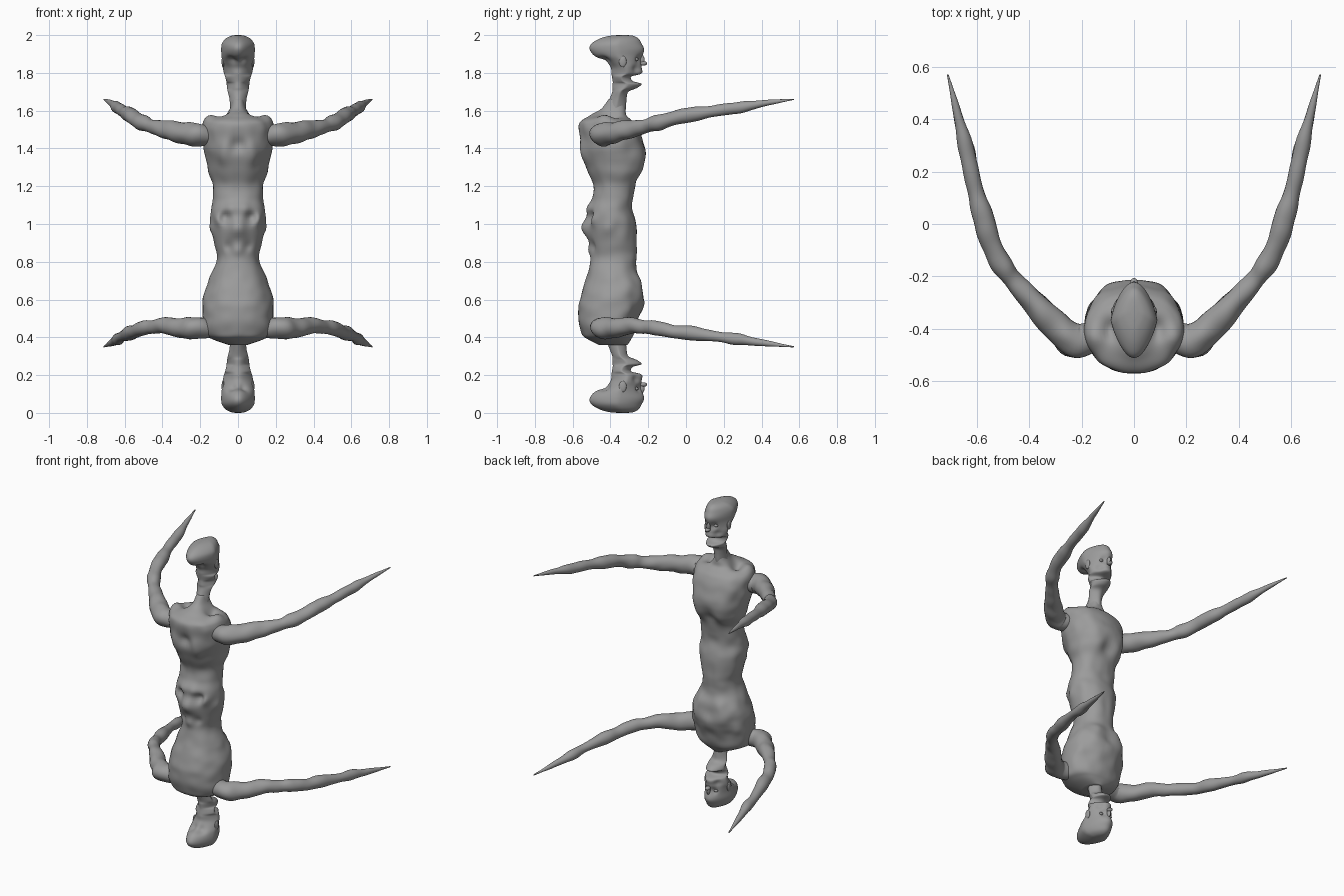
import bpy, bmesh, math
from mathutils import Vector, noise

if "Cube" in bpy.data.objects:
    bpy.data.objects.remove(bpy.data.objects["Cube"])

grey = bpy.data.materials.new("clay_grey")
grey.use_nodes = True
tone = (0.33, 0.33, 0.33, 1)
grey.diffuse_color = tone
grey.node_tree.nodes["Principled BSDF"].inputs["Base Color"].default_value = tone


def finish(name, bm):
    bmesh.ops.recalc_face_normals(bm, faces=bm.faces)
    for f in bm.faces:
        f.smooth = True
    mesh = bpy.data.meshes.new(name)
    bm.to_mesh(mesh)
    bm.free()
    mesh.materials.append(grey)
    bpy.context.collection.objects.link(bpy.data.objects.new(name, mesh))


def spline(rows, steps):
    """Catmull-Rom interpolation of the section rows."""
    out = []
    for i in range(len(rows) - 1):
        a, b, c, d = (rows[min(max(i + k, 0), len(rows) - 1)] for k in (-1, 0, 1, 2))
        for s in range(steps):
            t = s / steps
            out.append([q + 0.5 * t * (r - p + t * (2*p - 5*q + 4*r - w + t * (3*(q - r) + w - p)))
                        for p, q, r, w in zip(a, b, c, d)])
    return out + [list(rows[-1])]


def bridge(bm, rings):
    """Join rings of vertices into a closed skin."""
    for lo, hi in zip(rings, rings[1:]):
        for k in range(len(lo)):
            n = (k + 1) % len(lo)
            bm.faces.new((lo[k], lo[n], hi[n], hi[k]))
    bm.faces.new(rings[0])
    bm.faces.new(rings[-1])


def loft(rows, steps, sides, power, back_taper, front_taper):
    """Closed body from rows of height, half width, back y and front y."""
    bm = bmesh.new()
    rings = []
    for z, w, y0, y1 in spline(rows, steps):
        ring = []
        for k in range(sides):
            a = math.tau * k / sides
            c, s = math.cos(a), math.sin(a)
            x = w * math.copysign(abs(c) ** (2 / power), c)
            y = math.copysign(abs(s) ** (2 / power), s)
            x *= 1 - back_taper * max(0, -y) - front_taper * max(0, y)
            ring.append(bm.verts.new((x, (y0 + y1) / 2 + y * (y1 - y0) / 2, z)))
        rings.append(ring)
    bridge(bm, rings)
    return bm


def sculpt(bm, bumps):
    """Push the surface with soft round brushes, mirrored left and right."""
    base = [(v, v.co.copy()) for v in bm.verts]
    for place, radius, push in bumps:
        for side in ((1, -1) if place[0] else (1,)):
            p = Vector((place[0] * side, place[1], place[2]))
            d = Vector((push[0] * side, push[1], push[2]))
            for v, co in base:
                v.co += d * math.exp(-((co - p).length / radius) ** 2)


def blob(bm, place, size):
    made = bmesh.ops.create_uvsphere(bm, u_segments=16, v_segments=10, radius=1)["verts"]
    bmesh.ops.scale(bm, vec=size, verts=made)
    bmesh.ops.translate(bm, vec=place, verts=made)


# Torso: hips, waist, ribcage and shoulders
torso = loft([
    (.36, .05, -.46, -.31), (.39, .135, -.52, -.29), (.42, .178, -.55, -.275),
    (.50, .188, -.57, -.25), (.56, .188, -.57, -.222), (.63, .18, -.555, -.218),
    (.70, .157, -.53, -.24), (.76, .128, -.515, -.262), (.83, .11, -.505, -.262),
    (.90, .125, -.51, -.258), (1.0, .143, -.52, -.265), (1.08, .143, -.515, -.285),
    (1.14, .135, -.495, -.28), (1.21, .135, -.49, -.265), (1.29, .16, -.525, -.225),
    (1.38, .178, -.55, -.22), (1.46, .188, -.565, -.235), (1.52, .188, -.565, -.26),
    (1.55, .165, -.55, -.29), (1.575, .09, -.51, -.315), (1.61, .045, -.45, -.32),
    (1.66, .03, -.41, -.33)], 6, 64, 2.3, .1, 0)
sculpt(torso, [
    ((.09, -.55, 1.38), .055, (0, -.025, 0)),    # shoulder blades
    ((0, -.56, 1.42), .04, (0, .022, 0)),        # spine groove
    ((.15, -.43, 1.55), .045, (0, 0, .022)),     # shoulder crests
    ((.08, -.40, 1.57), .04, (0, 0, -.035)),     # collar hollows
    ((0, -.22, 1.27), .05, (0, -.028, 0)),       # chest cleft
    ((.07, -.22, 1.33), .07, (0, .01, 0)),       # chest
    ((.07, -.51, 1.035), .03, (0, .035, 0)),     # back hollows
    ((.04, -.52, 1.08), .035, (0, -.016, 0)),
    ((.10, -.49, 1.02), .03, (.006, -.02, 0)),
    ((0, -.52, .98), .05, (0, -.035, 0)),        # tailbone ridge
    ((.055, -.51, .88), .03, (0, .02, 0)),
    ((0, -.51, .86), .03, (0, -.012, 0)),
    ((.14, -.42, .975), .035, (.012, 0, 0)),     # hip knobs
    ((.12, -.26, .54), .05, (0, -.02, 0)),       # groin folds
    ((.08, -.24, .69), .035, (0, .012, 0)),      # belly folds
    ((0, -.22, .64), .045, (0, -.018, 0))])
for v in torso.verts:
    q = Vector((abs(v.co.x), v.co.y, v.co.z)) * 14
    v.co += Vector((v.co.x, v.co.y + .4, 0)) * noise.noise(q) * .045
finish("torso", torso)


# Heads: one upright, the other hanging upside down
def head(name, flip):
    bm = loft([
        (1.54, .05, -.46, -.34), (1.60, .042, -.43, -.32), (1.66, .045, -.405, -.315),
        (1.70, .054, -.39, -.305), (1.72, .058, -.39, -.26), (1.742, .060, -.388, -.236),
        (1.756, .062, -.388, -.28), (1.78, .068, -.392, -.29), (1.797, .074, -.395, -.235),
        (1.83, .081, -.40, -.235), (1.86, .084, -.435, -.238), (1.89, .087, -.485, -.23),
        (1.925, .089, -.51, -.222), (1.955, .085, -.50, -.235), (1.98, .067, -.46, -.25),
        (1.995, .04, -.41, -.275), (2.0, .012, -.36, -.31)], 5, 48, 2.1, .35, .3)
    sculpt(bm, [
        ((.034, -.24, 1.872), .02, (0, -.02, 0)),    # eye sockets
        ((.05, -.26, 1.82), .025, (-.008, -.01, 0)), # cheeks
        ((.035, -.44, 1.855), .03, (0, .02, .012)),  # nape under the skull
        ((.05, -.43, 1.85), .03, (-.010, 0, 0))])
    blob(bm, (0, -.235, 1.868), (.010, .016, .028))  # nose bridge
    blob(bm, (0, -.226, 1.85), (.015, .02, .012))    # nose tip
    for s in (1, -1):
        blob(bm, (.034 * s, -.264, 1.872), (.012, .012, .009))   # eyes
        blob(bm, (.079 * s, -.335, 1.86), (.008, .02, .03))      # ears
    if flip:
        for v in bm.verts:
            v.co.z = 2 - v.co.z
    finish(name, bm)


head("upper_head", False)
head("lower_head", True)


# Arms: tapering limbs sweeping out and forward to a point
def limb(name, side, points):
    rows = spline(points, 7)
    sides = 24
    bm = bmesh.new()
    rings = []
    for i, (x, y, z, r) in enumerate(rows):
        a, b = rows[max(i - 1, 0)], rows[min(i + 1, len(rows) - 1)]
        along = (Vector(b[:3]) - Vector(a[:3])).normalized()
        across = along.cross(Vector((0, 0, 1))).normalized()
        up = across.cross(along)
        ring = []
        for k in range(sides):
            t = math.tau * k / sides
            n = across * math.cos(t) + up * math.sin(t)
            p = Vector((x, y, z)) + n * r
            p += n * r * .2 * noise.noise(p * 12)
            ring.append(bm.verts.new((p.x * side, p.y, p.z)))
        rings.append(ring)
    bridge(bm, rings)
    finish(name, bm)


upper = [(.08, -.40, 1.47, .04), (.17, -.435, 1.47, .056), (.235, -.44, 1.475, .064),
         (.31, -.375, 1.485, .054), (.39, -.29, 1.50, .045), (.455, -.215, 1.515, .036),
         (.50, -.16, 1.535, .041), (.545, -.07, 1.56, .038), (.575, .03, 1.58, .038),
         (.61, .15, 1.598, .029), (.635, .27, 1.615, .030), (.665, .39, 1.635, .02),
         (.69, .49, 1.65, .011), (.71, .57, 1.66, .003)]
lower_heights = [.45, .45, .448, .45, .46, .455, .45, .432, .42, .405, .39, .373, .36, .35]
lower = [(x, y, z, r * .95) for (x, y, _, r), z in zip(upper, lower_heights)]
for label, side in (("left", 1), ("right", -1)):
    limb(label + "_upper_arm", side, upper)
    limb(label + "_lower_arm", side, lower)
